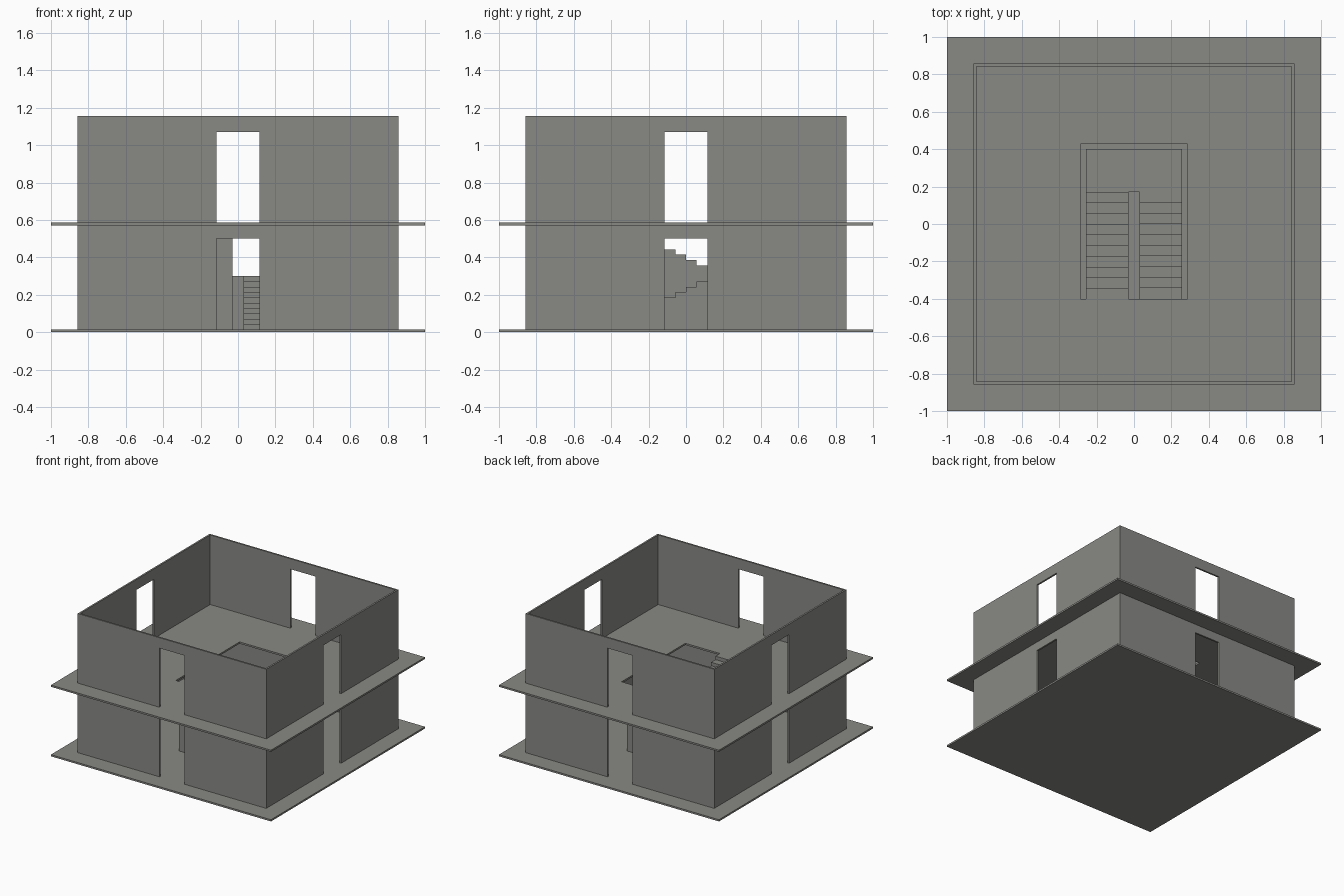
import bpy, bmesh

if "Cube" in bpy.data.objects:
    bpy.data.objects.remove(bpy.data.objects["Cube"])

U = 1 / 70            # slab / wall thickness module
STOREY = 40 * U       # floor to floor height
WALL = 60 * U         # outer half width of the walls
DOOR = 8 * U          # half width of a doorway

grey = bpy.data.materials.new("concrete grey")
grey.diffuse_color = (0.25, 0.25, 0.235, 1)
grey.use_nodes = True
grey.node_tree.nodes["Principled BSDF"].inputs["Base Color"].default_value = grey.diffuse_color


def new_object(name, bm):
    bmesh.ops.recalc_face_normals(bm, faces=bm.faces)
    mesh = bpy.data.meshes.new(name)
    bm.to_mesh(mesh)
    bm.free()
    mesh.materials.append(grey)
    obj = bpy.data.objects.new(name, mesh)
    bpy.context.collection.objects.link(obj)
    return obj


def box(name, lo, hi):
    bm = bmesh.new()
    bmesh.ops.create_cube(bm, size=1)
    for v in bm.verts:
        v.co = [(a + b) / 2 + c * (b - a) for a, b, c in zip(lo, hi, v.co)]
    return new_object(name, bm)


def cut(obj, lo, hi):
    """Subtract a box from an object, then discard the cutter."""
    cutter = box("cutter", lo, hi)
    cutter.hide_render = True
    mod = obj.modifiers.new("cut", 'BOOLEAN')
    mod.operation, mod.solver, mod.object = 'DIFFERENCE', 'EXACT', cutter
    bpy.context.view_layer.objects.active = obj
    bpy.ops.object.modifier_apply(modifier=mod.name)
    bpy.data.objects.remove(cutter)


def extrude_yz(name, points, x0, x1):
    """Extrude a (y, z) outline from x0 to x1."""
    bm = bmesh.new()
    face = bm.faces.new([bm.verts.new((x0, y, z)) for y, z in points])
    ext = bmesh.ops.extrude_face_region(bm, geom=[face])
    moved = [g for g in ext["geom"] if isinstance(g, bmesh.types.BMVert)]
    bmesh.ops.translate(bm, verts=moved, vec=(x1 - x0, 0, 0))
    return new_object(name, bm)


# Floor slabs, the upper one with the stairwell opening
box("ground_slab", (-1, -1, 0), (1, 1, U))
upper = box("upper_slab", (-1, -1, STOREY), (1, 1, STOREY + U))
cut(upper, (-20 * U, -28 * U, STOREY - 0.1), (20 * U, 30 * U, STOREY + 0.1))

# Wall rings with a doorway in the middle of every side
for name, z0, z1, head in (("ground_walls", U, STOREY, 35 * U),
                           ("upper_walls", STOREY + U, 2 * STOREY + U, 75 * U)):
    walls = box(name, (-WALL, -WALL, z0), (WALL, WALL, z1))
    inner = WALL - U
    cut(walls, (-inner, -inner, z0 - 0.1), (inner, inner, z1 + 0.1))
    cut(walls, (-DOOR, -1.2, z0 - 0.1), (DOOR, 1.2, head))
    cut(walls, (-1.2, -DOOR, z0 - 0.1), (1.2, DOOR, head))

# Solid U-shaped staircase: ten risers up, landing, ten risers back
RISE, TREAD, STEPS = 2 * U, 4 * U, 10
Y0, Y1 = -28 * U, 12 * U
LAND = U + STEPS * RISE


def flight(name, y_start, direction, z_start, x0, x1):
    pts = [(y_start, U)]
    for k in range(STEPS):
        z = z_start + (k + 1) * RISE
        pts += [(y_start + direction * k * TREAD, z),
                (y_start + direction * (k + 1) * TREAD, z)]
    pts.append((y_start + direction * STEPS * TREAD, U))
    extrude_yz(name, pts, x0, x1)


flight("lower_flight", Y0, 1, U, 2 * U, 18 * U)
flight("upper_flight", Y1, -1, LAND, -18 * U, -2 * U)
box("landing", (-18 * U, Y1, U), (18 * U, 28 * U, LAND))
